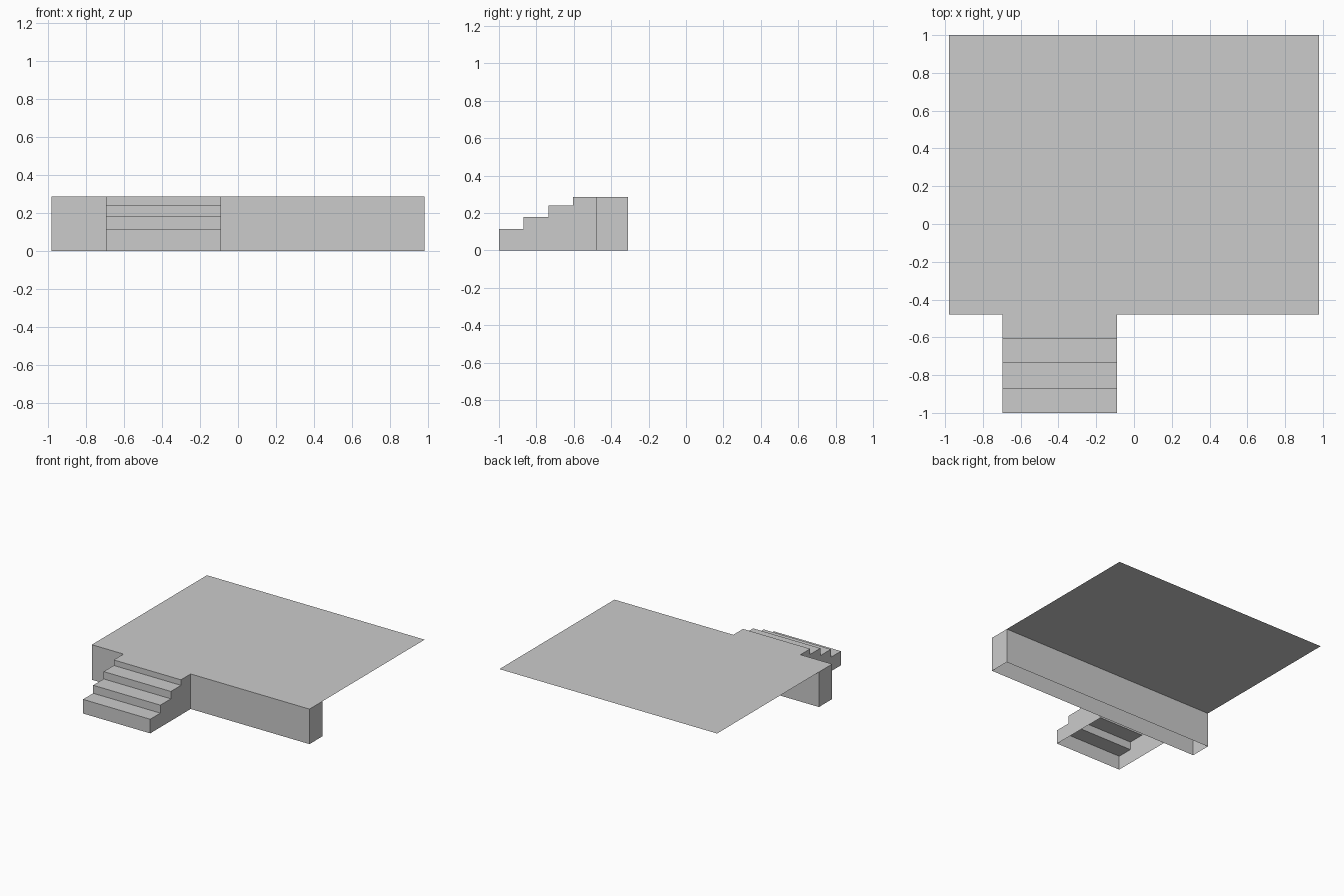
import bpy
import bmesh

cube = bpy.data.objects.get("Cube")
if cube:
    bpy.data.objects.remove(cube, do_unlink=True)

# Single plain grey
grey = bpy.data.materials.new("concrete_grey")
grey.use_nodes = True
colour = (0.6, 0.6, 0.6, 1)
grey.diffuse_color = colour
grey.node_tree.nodes["Principled BSDF"].inputs["Base Color"].default_value = colour

HALF_WIDTH = 0.98
FRONT, WALL_BACK, BACK = -0.48, -0.31, 1.0
TOP = 0.285


def finish(name, bm):
    mesh = bpy.data.meshes.new(name)
    bm.to_mesh(mesh)
    bm.free()
    mesh.materials.append(grey)
    obj = bpy.data.objects.new(name, mesh)
    bpy.context.collection.objects.link(obj)
    return obj


def sheet(bm, points):
    return bm.faces.new([bm.verts.new(p) for p in points])


# Thin deck overhanging behind the foundation wall
bm = bmesh.new()
sheet(bm, [(-HALF_WIDTH, FRONT, TOP), (HALF_WIDTH, FRONT, TOP),
           (HALF_WIDTH, BACK, TOP), (-HALF_WIDTH, BACK, TOP)])
finish("deck", bm)

# Foundation: four upright walls, open underneath
bm = bmesh.new()
corners = [(-HALF_WIDTH, FRONT), (HALF_WIDTH, FRONT),
           (HALF_WIDTH, WALL_BACK), (-HALF_WIDTH, WALL_BACK)]
for a, b in zip(corners, corners[1:] + corners[:1]):
    sheet(bm, [(*a, 0), (*b, 0), (*b, TOP), (*a, TOP)])
bmesh.ops.remove_doubles(bm, verts=bm.verts, dist=0.0001)
finish("foundation_walls", bm)

# Stairs: hollow stepped shell, open underneath and against the wall
X_RIGHT, X_LEFT = -0.695, -0.09
steps = [(-1.0, 0.115), (-0.87, 0.18), (-0.735, 0.24), (-0.605, TOP)]
outline = [(steps[0][0], 0)]
for i, (y, z) in enumerate(steps):
    next_y = steps[i + 1][0] if i + 1 < len(steps) else FRONT
    outline += [(y, z), (next_y, z)]

bm = bmesh.new()
# treads and risers
for (y0, z0), (y1, z1) in zip(outline, outline[1:]):
    sheet(bm, [(X_RIGHT, y0, z0), (X_LEFT, y0, z0),
               (X_LEFT, y1, z1), (X_RIGHT, y1, z1)])
# stepped side panels
side = outline + [(FRONT, 0)]
sheet(bm, [(X_RIGHT, y, z) for y, z in side])
sheet(bm, [(X_LEFT, y, z) for y, z in reversed(side)])
bmesh.ops.remove_doubles(bm, verts=bm.verts, dist=0.0001)
finish("front_stairs", bm)
